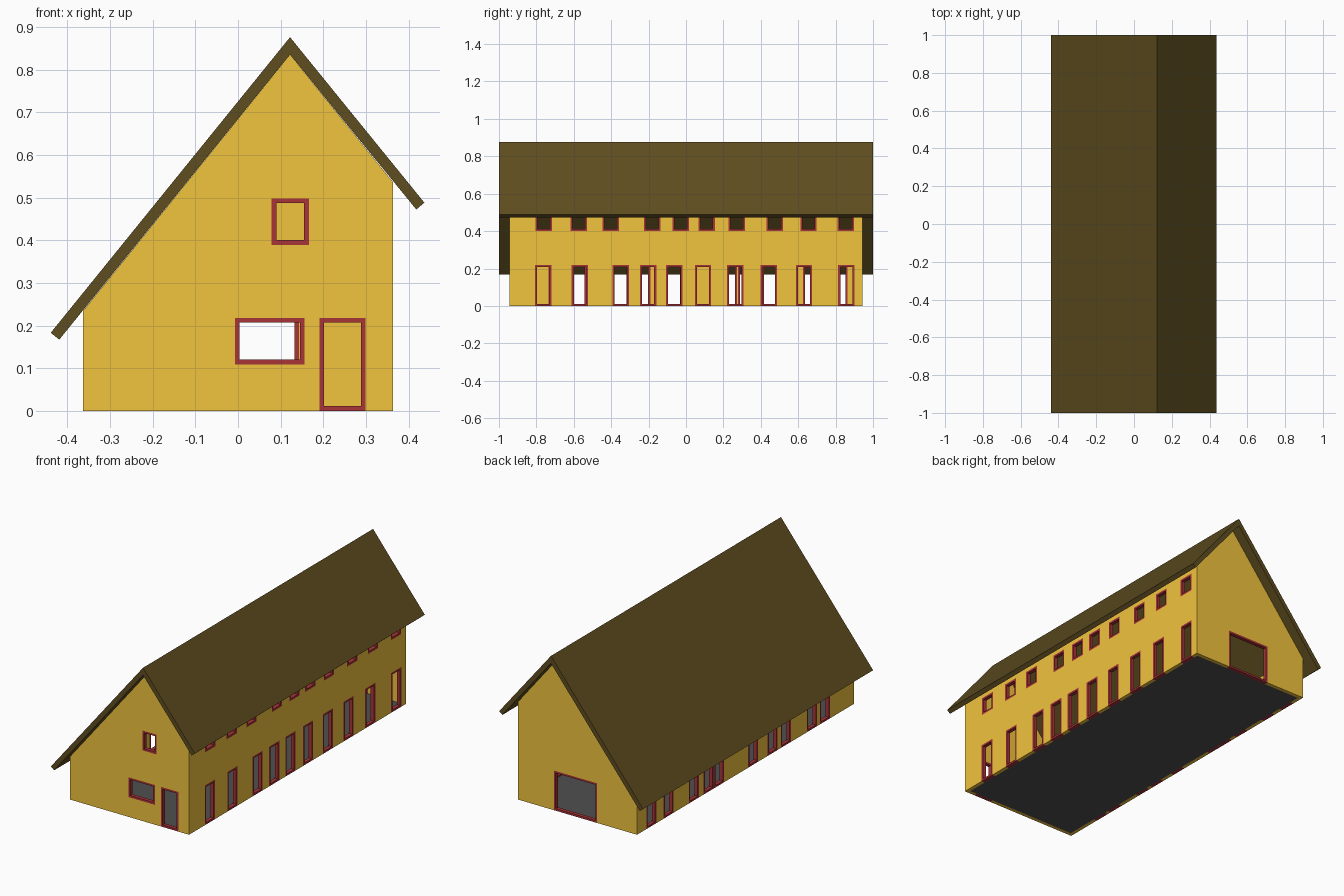
import bpy, bmesh

if "Cube" in bpy.data.objects:
    bpy.data.objects.remove(bpy.data.objects["Cube"])

HX, HY, T = 0.363, 0.944, 0.02         # half width, half length, wall thickness
RX, RZ, SLOPE = 0.122, 0.835, 1.238    # ridge line under the roof


def material(name, rgb):
    m = bpy.data.materials.new(name)
    m.diffuse_color = (*rgb, 1)
    m.use_nodes = True
    m.node_tree.nodes["Principled BSDF"].inputs["Base Color"].default_value = m.diffuse_color
    return m


yellow = material("wall_yellow", (0.88, 0.547, 0.047))
brown = material("roof_brown", (0.113, 0.074, 0.0144))
red = material("frame_red", (0.393, 0.033, 0.038))
dark = material("floor_dark", (0.08, 0.08, 0.08))


def finish(name, bm, mat=None):
    bmesh.ops.recalc_face_normals(bm, faces=bm.faces)
    me = bpy.data.meshes.new(name)
    bm.to_mesh(me)
    bm.free()
    ob = bpy.data.objects.new(name, me)
    bpy.context.collection.objects.link(ob)
    if mat:
        me.materials.append(mat)
    return ob


def prism(name, profile, y0, y1, mat=None):
    """Extrude an x-z profile along y."""
    bm = bmesh.new()
    face = bm.faces.new([bm.verts.new((x, y0, z)) for x, z in profile])
    ext = bmesh.ops.extrude_face_region(bm, geom=[face])["geom"]
    verts = [v for v in ext if isinstance(v, bmesh.types.BMVert)]
    bmesh.ops.translate(bm, verts=verts, vec=(0, y1 - y0, 0))
    # extruding keeps the starting face only if needed; make sure both ends are closed
    bmesh.ops.holes_fill(bm, edges=[e for e in bm.edges if e.is_boundary])
    return finish(name, bm, mat)


def gable(hx, z0, lift=0):
    left = RZ - (RX + hx) * SLOPE + lift
    right = RZ - (hx - RX) * SLOPE + lift
    return [(-hx, z0), (hx, z0), (hx, right), (RX, RZ + lift), (-hx, left)]


def place(side, u, d, z):
    """Map along-wall u, outward offset d and height z to a wall of the house."""
    return {"front": (u, -HY - d, z), "back": (u, HY + d, z),
            "right": (HX + d, u, z), "left": (-HX - d, u, z)}[side]


def add_frame(bm, side, u0, u1, z0, z1, b=0.011):
    rings = []
    for d in (0, -T):
        for i in (0, b):
            rings.append([bm.verts.new(place(side, u, d, z)) for u, z in
                          ((u0 + i, z0 + i), (u1 - i, z0 + i), (u1 - i, z1 - i), (u0 + i, z1 - i))])
    out_f, in_f, out_b, in_b = rings
    for p, q in ((out_f, in_f), (in_f, in_b), (in_b, out_b), (out_b, out_f)):
        for k in range(4):
            n = (k + 1) % 4
            bm.faces.new((p[k], p[n], q[n], q[k]))


def add_cutter(bm, side, u0, u1, z0, z1):
    if z0 == 0:
        z0 = -0.02
    a, c = [[bm.verts.new(place(side, u, d, z)) for u, z in
             ((u0, z0), (u1, z0), (u1, z1), (u0, z1))] for d in (0.02, -T - 0.02)]
    bm.faces.new(a)
    bm.faces.new(c)
    for k in range(4):
        n = (k + 1) % 4
        bm.faces.new((a[k], a[n], c[n], c[k]))


# openings on each wall: (u0, u1, z0, z1)
W, DOOR = 0.044, 0.218
right_doors = (-0.763, -0.567, -0.348, -0.203, -0.063, 0.091, 0.263, 0.443, 0.631, 0.858)
right_windows = (-0.76, -0.573, -0.402, -0.18, -0.028, 0.11, 0.272, 0.475, 0.655, 0.855)
left_doors = (-0.69, -0.577, -0.35, -0.235, -0.065, 0.23, 0.321, 0.45, 0.67, 0.82)
openings = {
    "front": [(-0.007, 0.156, 0.109, DOOR), (0.191, 0.299, 0, DOOR), (0.079, 0.166, 0.389, 0.498)],
    "back": [(-0.12, 0.143, 0, DOOR)],
    "right": [(y - W, y + W, 0, DOOR) for y in right_doors]
    + [(y - W, y + W, 0.4, 0.5) for y in right_windows],
    "left": [(y - W, y + W, 0, DOOR) for y in left_doors],
}

# hollow walls, cut by the inside volume and the openings
walls = prism("walls", gable(HX, 0), -HY, HY, yellow)
inside = prism("inside_cutter", gable(HX - T, -0.05, 0.03), -HY + T, HY - T)
cut_bm = bmesh.new()
for side, rects in openings.items():
    frame_bm = bmesh.new()
    for r in rects:
        add_frame(frame_bm, side, *r)
        add_cutter(cut_bm, side, *r)
    finish(side + "_frames", frame_bm, red)
holes = finish("opening_cutter", cut_bm)
for cutter in (inside, holes):
    mod = walls.modifiers.new(cutter.name, "BOOLEAN")
    mod.operation = "DIFFERENCE"
    mod.solver = "EXACT"
    mod.object = cutter
    cutter.hide_render = True
    cutter.hide_viewport = True

# floor slab inside the walls
fx, fy = HX - T, HY - T
prism("floor", [(-fx, 0), (fx, 0), (fx, 0.005), (-fx, 0.005)], -fy, fy, dark)

# asymmetric pitched roof with square-cut eaves
prism("roof", [(RX, 0.876), (-0.439, 0.183), (-0.419, 0.167), (RX, RZ),
               (0.418, 0.472), (0.437, 0.488)], -1, 1, brown)
